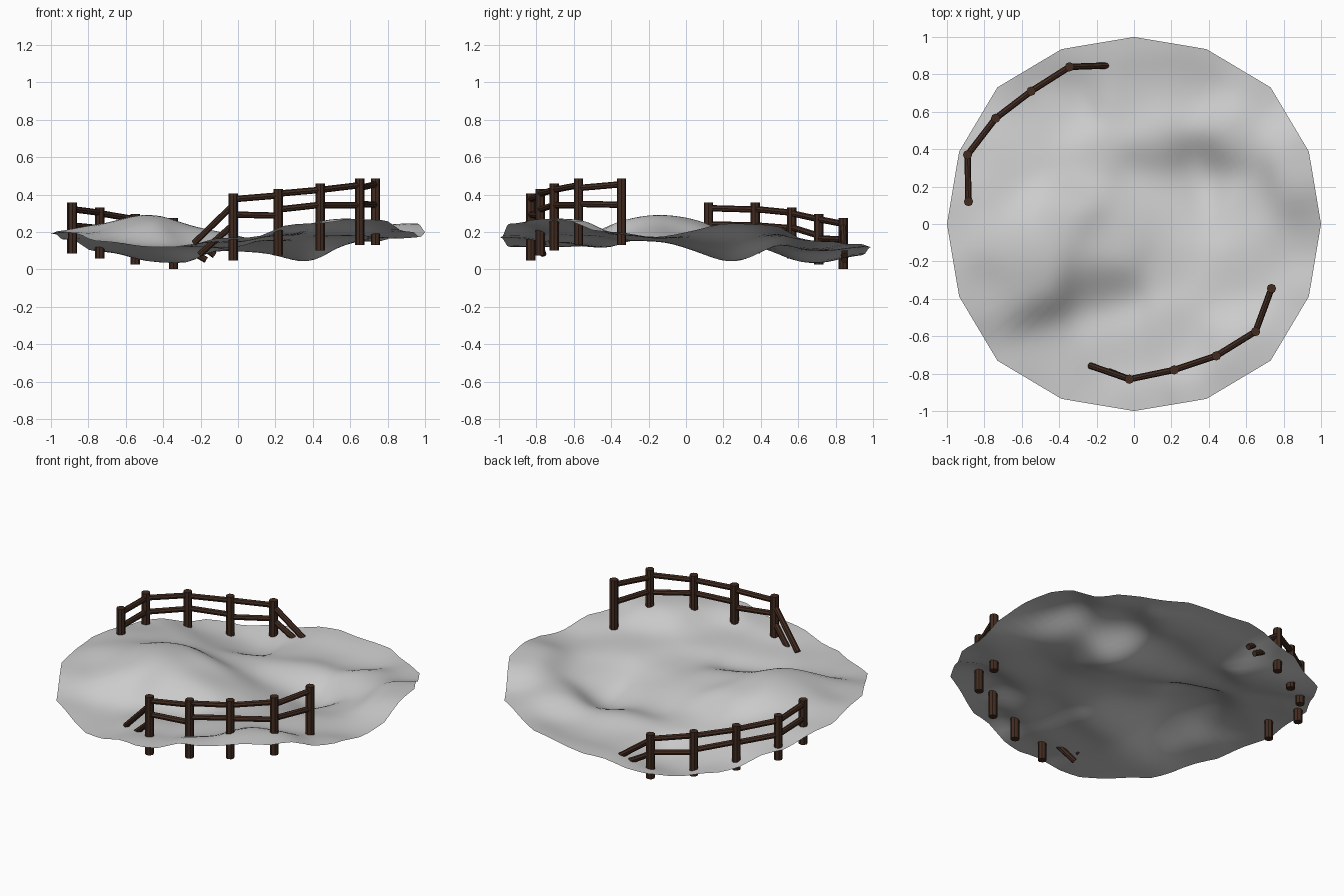
import bpy, bmesh, math
from mathutils import Vector

if "Cube" in bpy.data.objects:
    bpy.data.objects.remove(bpy.data.objects["Cube"])

# ---- ground heights: rim (counter-clockwise from +x) and interior hills/valleys
rim_z = [.20, .24, .15, .135, .12, .075, .095, .16, .19, .20, .15, .12, .17, .245, .265, .20]
inner = [(-.5, -.15, .29), (-.36, .06, .25), (-.75, -.1, .24), (-.12, -.1, .2), (-.22, -.22, .22),
         (-.58, -.35, .25), (-.5, -.62, .125), (-.16, -.37, .14), (0, .02, .16), (.34, .27, .045),
         (.2, .07, .11), (.15, .44, .13), (.5, .46, .17), (.3, .72, .10), (0, .68, .10),
         (-.43, .68, .04), (-.52, .54, .085), (-.28, .3, .13), (-.62, .35, .16), (.1, .22, .09),
         (.2, -.2, .15), (.5, -.35, .18), (.25, -.58, .18), (.55, -.65, .27), (.72, -.12, .17),
         (.6, .12, .14), (-.77, -.4, .2), (-.8, .15, .2), (-.1, -.65, .14), (.9, .18, .24),
         (.9, -.08, .17)]
N = 16
radius = [1, 1.012, 1.033, 1.012]          # slightly squarish outline
corner = [Vector((math.cos(2*math.pi*i/N), math.sin(2*math.pi*i/N)))*radius[i % 4] for i in range(N)]
ctrl = [(c.x, c.y, z) for c, z in zip(corner, rim_z)] + inner
vals = [c[2] for c in ctrl]


def height(x, y):
    num = den = 1e-9
    for (cx, cy, _), v in zip(ctrl, vals):
        w = math.exp(-((x-cx)**2 + (y-cy)**2) / .027)
        num += w*v
        den += w
    return num/den


for _ in range(8):
    err = [c[2] - height(c[0], c[1]) for c in ctrl]
    vals = [v + .8*e for v, e in zip(vals, err)]

# ---- ground sheet: sixteen-sided outline, smooth rolling surface
bm = bmesh.new()
SEG, RINGS = 6, 32
outline = [corner[i].lerp(corner[(i+1) % N], k/SEG) for i in range(N) for k in range(SEG)]
M = len(outline)
centre = bm.verts.new((0, 0, height(0, 0)))
prev = None
for r in range(1, RINGS+1):
    ring = []
    for p in outline:
        q = p*r/RINGS
        ring.append(bm.verts.new((q.x, q.y, height(q.x, q.y))))
    for i in range(M):
        j = (i+1) % M
        if prev:
            bm.faces.new((prev[i], ring[i], ring[j], prev[j]))
        else:
            bm.faces.new((centre, ring[i], ring[j]))
    prev = ring
me = bpy.data.meshes.new("ground")
bm.to_mesh(me)
bm.free()
me.shade_smooth()
bpy.context.collection.objects.link(bpy.data.objects.new("ground", me))

# ---- wooden fences
wood = bpy.data.materials.new("dark_wood")
wood.diffuse_color = (.055, .025, .015, 1)
wood.use_nodes = True
wood.node_tree.nodes["Principled BSDF"].inputs["Base Color"].default_value = wood.diffuse_color


def pole(name, a, b, rad):
    a, b = Vector(a), Vector(b)
    bpy.ops.mesh.primitive_cylinder_add(vertices=8, radius=rad, depth=(b-a).length, location=(a+b)/2)
    o = bpy.context.object
    o.name = name
    o.rotation_mode = 'QUATERNION'
    o.rotation_quaternion = (b-a).to_track_quat('Z', 'Y')
    o.data.materials.append(wood)


def fence(name, posts, length, rails, fallen):
    for x, y, top in posts:
        pole(name + "_post", (x, y, top-length), (x, y, top), .025)
    for row in rails:
        for p, q, (z0, z1) in zip(posts, posts[1:], row):
            pole(name + "_rail", (p[0], p[1], z0), (q[0], q[1], z1), .017)
    # fallen rails leaning from the first post down into the ground
    x, y, top = posts[0]
    for start, end in fallen:
        pole(name + "_fallen_rail", (x, y, start), end, .017)


fence("front_fence",
      [(-.025, -.83, .405), (.215, -.78, .43), (.44, -.705, .458), (.65, -.575, .487), (.735, -.345, .487)],
      .357,
      [[(.375, .395), (.405, .425), (.425, .45), (.435, .455)],
       [(.293, .287), (.32, .345), (.343, .343), (.35, .345)]],
      [(.345, (-.235, -.757, .14)), (.24, (-.205, -.762, .08))])
fence("back_fence",
      [(-.345, .84, .275), (-.55, .71, .297), (-.74, .565, .33), (-.89, .37, .357), (-.885, .12, .357)],
      .272,
      [[(.243, .268), (.268, .3), (.303, .322), (.32, .327)],
       [(.16, .165), (.18, .225), (.22, .235), (.235, .24)]],
      [(.235, (-.125, .848, .075)), (.15, (-.17, .847, .05))])
